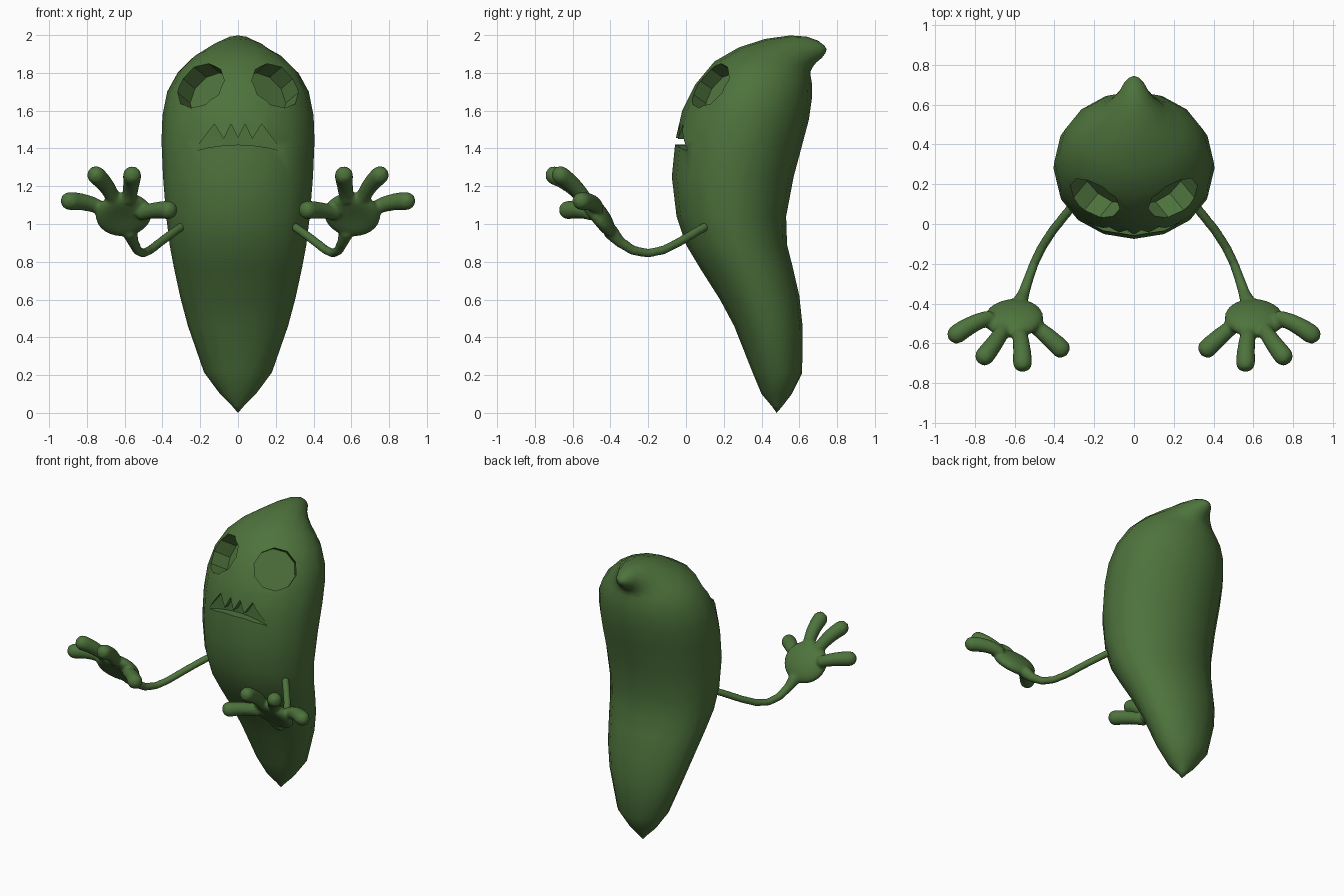
import bpy, bmesh, math
from mathutils import Vector, Matrix

cube = bpy.data.objects.get("Cube")
if cube:
    bpy.data.objects.remove(cube, do_unlink=True)

# Single skin colour
GREEN = (0.075, 0.17, 0.045, 1)
skin = bpy.data.materials.new("leaf_green")
skin.use_nodes = True
skin.diffuse_color = GREEN
bsdf = skin.node_tree.nodes["Principled BSDF"]
bsdf.inputs["Base Color"].default_value = GREEN
bsdf.inputs["Roughness"].default_value = 0.8


def make_object(name, bm):
    bmesh.ops.recalc_face_normals(bm, faces=bm.faces)
    mesh = bpy.data.meshes.new(name)
    bm.to_mesh(mesh)
    bm.free()
    mesh.materials.append(skin)
    obj = bpy.data.objects.new(name, mesh)
    bpy.context.collection.objects.link(obj)
    return obj


def loft(bm, rings, start, end):
    """Bridge rings of points and close both ends to a point."""
    loops = [[bm.verts.new(p) for p in ring] for ring in rings]
    n = len(loops[0])
    first, last = bm.verts.new(start), bm.verts.new(end)
    for i in range(n):
        j = (i + 1) % n
        bm.faces.new((first, loops[0][j], loops[0][i]))
        bm.faces.new((last, loops[-1][i], loops[-1][j]))
        for a, b in zip(loops, loops[1:]):
            bm.faces.new((a[i], a[j], b[j], b[i]))


def tube(bm, path, radii, sides=12):
    path = [Vector(p) for p in path]
    rings = []
    for i in range(1, len(path) - 1):
        q = (path[i + 1] - path[i - 1]).to_track_quat('Z', 'Y')
        angles = [math.tau * k / sides for k in range(sides)]
        rings.append([path[i] + q @ Vector((math.cos(a), math.sin(a), 0)) * radii[i]
                      for a in angles])
    loft(bm, rings, path[0], path[-1])


# Body: rings given by front (y, z), back (y, z) and half width
SECTIONS = [
    (.455, .035, .51, .035, .03), (.40, .10, .56, .10, .095),
    (.35, .22, .615, .21, .18), (.255, .46, .617, .46, .265),
    (.18, .60, .60, .62, .305), (.075, .765, .563, .78, .34),
    (0, .89, .535, .89, .362), (-.05, 1.04, .53, 1.04, .38),
    (-.075, 1.25, .57, 1.25, .397), (-.055, 1.45, .618, 1.43, .405),
    (-.02, 1.60, .65, 1.55, .40), (.05, 1.74, .666, 1.66, .375),
    (.15, 1.86, .667, 1.74, .32), (.28, 1.935, .66, 1.785, .25),
    (.42, 1.98, .66, 1.81, .175), (.55, 1.998, .67, 1.83, .115),
    (.64, 1.992, .69, 1.855, .075), (.70, 1.97, .72, 1.88, .05),
    (.732, 1.945, .738, 1.905, .025)]
SIDES = 16
rings = []
for fy, fz, by, bz, width in SECTIONS:
    front, back = Vector((0, fy, fz)), Vector((0, by, bz))
    middle, half = (front + back) / 2, (front - back) / 2
    rings.append([middle + half * math.cos(a) + Vector((width * math.sin(a), 0, 0))
                  for a in (math.tau * k / SIDES for k in range(SIDES))])
bm = bmesh.new()
loft(bm, rings, (0, .48, 0), (0, .745, 1.925))
body = make_object("body", bm)

# Eye sockets: ten-sided holes pointing outward and up
cutters = []
for side, name in ((1, "left"), (-1, "right")):
    axis = Vector((.56 * side, -.68, .475)).normalized()
    centre = Vector((.2 * side, .13, 1.73)) + axis * .09
    bm = bmesh.new()
    bmesh.ops.create_cone(bm, cap_ends=True, segments=10, radius1=.139, radius2=.139,
                          depth=.4, matrix=Matrix.Translation(centre)
                          @ axis.to_track_quat('Z', 'Y').to_matrix().to_4x4())
    cutters.append(make_object(name + "_eye_cutter", bm))

# Mouth: jagged upper teeth over an arched lower lip
half_mouth = [(.235, 1.385), (.125, 1.53), (.075, 1.45), (.037, 1.53)]
upper = half_mouth + [(0, 1.455)] + [(-x, z) for x, z in reversed(half_mouth)]
lower = [(x, 1.42 - .035 * (x / .235) ** 2) for x in (-.16, -.08, 0, .08, .16)]
bm = bmesh.new()
face = bm.faces.new([bm.verts.new((x, .005, z)) for x, z in upper + lower])
deep = bmesh.ops.extrude_face_region(bm, geom=[face])
bmesh.ops.translate(bm, vec=(0, -.3, 0),
                    verts=[v for v in deep["geom"] if isinstance(v, bmesh.types.BMVert)])
cutters.append(make_object("mouth_cutter", bm))

# Carve the face, then smooth everything but the cut edges
bpy.ops.object.select_all(action='DESELECT')
bpy.context.view_layer.objects.active = body
body.select_set(True)
for cutter in cutters:
    mod = body.modifiers.new("carve", 'BOOLEAN')
    mod.operation, mod.solver, mod.object = 'DIFFERENCE', 'EXACT', cutter
    bpy.ops.object.modifier_apply(modifier=mod.name)
for cutter in cutters:
    bpy.data.objects.remove(cutter, do_unlink=True)
bpy.ops.object.shade_smooth_by_angle(angle=math.radians(34))

# Arm: thin bent tube widening at the wrist
bm = bmesh.new()
arm = [(.26, .15, 1.015), (.28, .125, .998), (.33, .065, .965), (.41, -.035, .905),
       (.465, -.12, .862), (.503, -.20, .845), (.532, -.28, .86), (.555, -.35, .905),
       (.575, -.40, .96), (.59, -.44, 1.01)]
tube(bm, arm, [.024] * 6 + [.026, .03, .042, .05])

# Palm: flattened ball with a hollow on its front side
along = Vector((.08, -.62, .78)).normalized()
across = Vector((1, 0, -.1))
across = (across - along * across.dot(along)).normalized()
facing = across.cross(along)
if facing.y > 0:
    facing.negate()
palm = bmesh.ops.create_uvsphere(bm, u_segments=24, v_segments=16, radius=1)["verts"]
for v in palm:
    x, y, z = v.co
    dent = .5 * max(z, 0) * max(0, 1 - x * x - y * y)
    v.co = (Vector((.605, -.475, 1.05)) + across * x * .15 + along * y * .14
            + facing * (z - dent) * .06)

# Fingers: base, bend and tip, swelling to a rounded end
FINGERS = [((.53, -.49, 1.05), (.43, -.56, 1.085), (.335, -.66, 1.07)),
           ((.58, -.53, 1.11), (.56, -.60, 1.23), (.56, -.745, 1.275)),
           ((.65, -.52, 1.11), (.69, -.59, 1.22), (.78, -.70, 1.28)),
           ((.71, -.47, 1.075), (.80, -.48, 1.13), (.933, -.585, 1.12))]
STEPS = 20
for finger in FINGERS:
    base, bend, tip = map(Vector, finger)
    path, radii = [], []
    for i in range(STEPS + 1):
        t = i / STEPS
        path.append(base * (1 - t) ** 2 + bend * 2 * t * (1 - t) + tip * t * t)
        cap = max(0, (t - .8) / .2)
        radii.append((.036 + .016 * t) * math.sqrt(max(0, 1 - cap * cap)))
    tube(bm, path, radii, 16)

# Fuse arm, palm and fingers into one skin and mirror it
arms = make_object("arms_and_hands", bm)
fuse = arms.modifiers.new("fuse", 'REMESH')
fuse.mode, fuse.voxel_size, fuse.use_smooth_shade = 'VOXEL', .01, True
soften = arms.modifiers.new("soften", 'SMOOTH')
soften.factor, soften.iterations = .5, 5
arms.modifiers.new("other_side", 'MIRROR').use_mirror_merge = False
